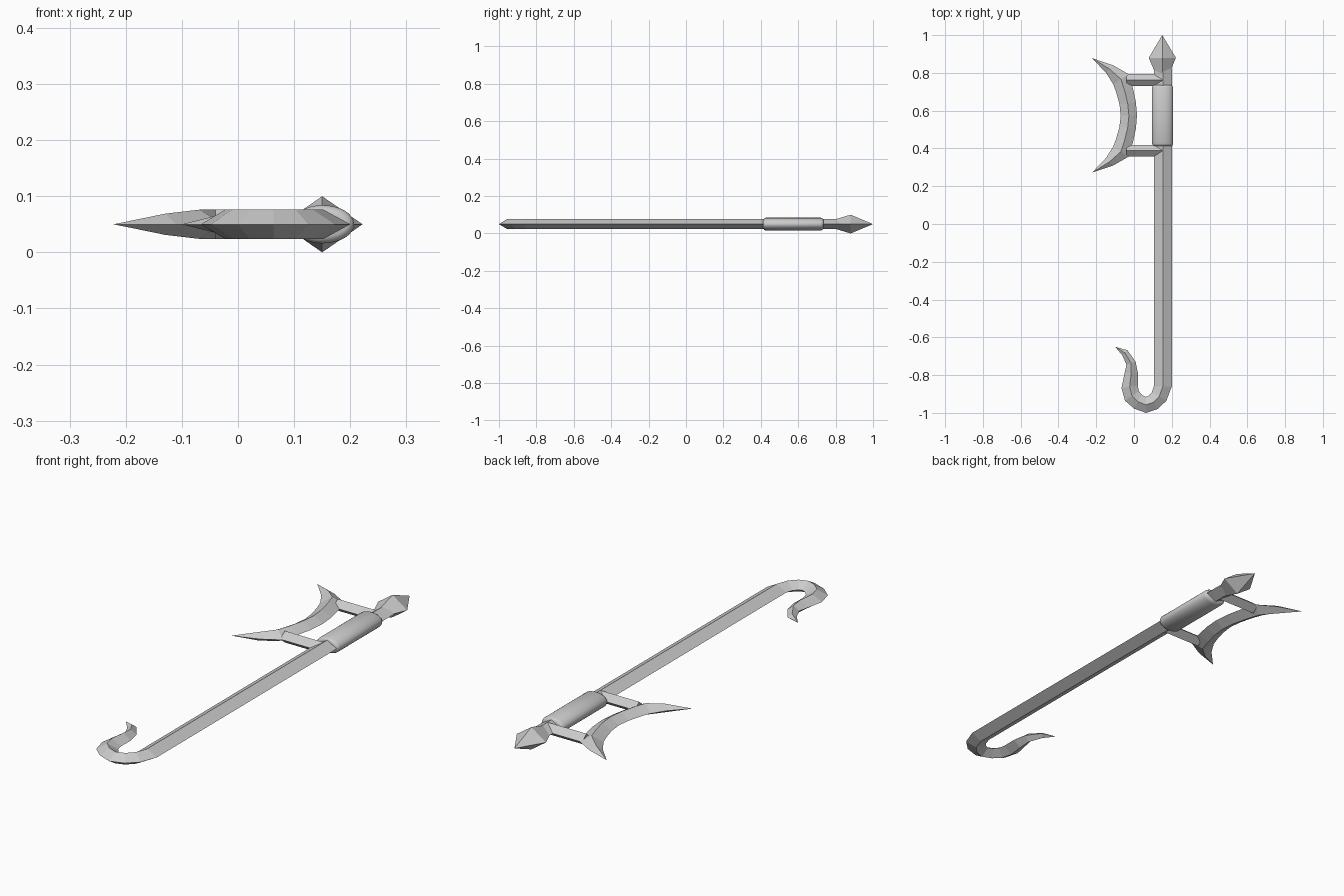
import bpy, bmesh, math
from mathutils import Vector

cube = bpy.data.objects.get("Cube")
if cube:
    bpy.data.objects.remove(cube, do_unlink=True)

Z = 0.05      # height of the middle plane
H = 0.026     # half thickness of the steel

steel = bpy.data.materials.new("grey steel")
steel.use_nodes = True
steel.diffuse_color = (0.6, 0.6, 0.6, 1)
steel.node_tree.nodes["Principled BSDF"].inputs["Base Color"].default_value = (0.6, 0.6, 0.6, 1)


def finish(name, bm):
    bmesh.ops.remove_doubles(bm, verts=bm.verts, dist=0.0005)
    bmesh.ops.recalc_face_normals(bm, faces=bm.faces)
    mesh = bpy.data.meshes.new(name)
    bm.to_mesh(mesh)
    bm.free()
    mesh.materials.append(steel)
    obj = bpy.data.objects.new(name, mesh)
    bpy.context.collection.objects.link(obj)
    return obj


def loft(name, rings):
    """Skin a list of equal-length point rings and cap both ends."""
    bm = bmesh.new()
    rows = [[bm.verts.new(p) for p in ring] for ring in rings]
    n = len(rows[0])
    for a, b in zip(rows, rows[1:]):
        for i in range(n):
            j = (i + 1) % n
            bm.faces.new((a[i], a[j], b[j], b[i]))
    bm.faces.new(rows[0])
    bm.faces.new(rows[-1])
    return finish(name, bm)


def blade(name, stations):
    """Diamond section: each station is edge, opposite edge, half thickness."""
    rings = []
    for (ax, ay), (bx, by), h in stations:
        mx, my = (ax + bx) / 2, (ay + by) / 2
        rings.append([(ax, ay, Z), (mx, my, Z + h), (bx, by, Z), (mx, my, Z - h)])
    return loft(name, rings)


# Shaft running into the curled hook
blade("shaft_and_hook", [
    ((0.20, 0.82), (0.105, 0.82), H),
    ((0.20, -0.86), (0.105, -0.86), H),
    ((0.172, -0.935), (0.095, -0.89), H),
    ((0.125, -0.98), (0.08, -0.908), H),
    ((0.063, -1.0), (0.063, -0.915), H),
    ((0.0, -0.977), (0.042, -0.905), H),
    ((-0.048, -0.935), (0.026, -0.885), H),
    ((-0.066, -0.868), (0.02, -0.855), H),
    ((-0.05, -0.79), (0.021, -0.79), H),
    ((-0.04, -0.745), (0.008, -0.728), 0.021),
    ((-0.062, -0.695), (-0.035, -0.668), 0.013),
    ((-0.10, -0.65), (-0.10, -0.65), 0),
])

# Four-sided spear point
blade("spear_point", [
    ((0.188, 0.80), (0.112, 0.80), H),
    ((0.222, 0.88), (0.078, 0.88), 0.05),
    ((0.15, 1.0), (0.15, 1.0), 0),
])

# Crescent guard, mirrored about its middle
MID = 0.575
half = [
    ((-0.07, 0), (0.016, 0), H),
    ((-0.077, 0.06), (0.01, 0.07), H),
    ((-0.095, 0.125), (-0.005, 0.14), H),
    ((-0.11, 0.165), (-0.028, 0.218), H),
    ((-0.148, 0.225), (-0.11, 0.265), 0.019),
    ((-0.222, 0.303), (-0.222, 0.303), 0),
]


def along(s, side):
    (ax, ay), (bx, by), h = s
    return (ax, MID + side * ay), (bx, MID + side * by), h


blade("crescent_guard", [along(s, -1) for s in reversed(half)]
      + [along(s, 1) for s in half[1:]])

# Two bars joining the crescent to the shaft
for side, name in ((1, "upper_bar"), (-1, "lower_bar")):
    y = MID + side * 0.187
    blade(name, [((x, y - 0.031), (x, y + 0.031), H) for x in (-0.04, 0.15)])

# Rounded oval grip sleeve
rings = []
for y, inset in ((0.413, 0.012), (0.417, 0.004), (0.426, 0),
                 (0.722, 0), (0.731, 0.004), (0.735, 0.012)):
    rings.append([(0.151 + (0.056 - inset) * math.cos(math.tau * i / 32), y,
                   Z + (0.034 - inset) * math.sin(math.tau * i / 32)) for i in range(32)])
grip = loft("grip", rings)
bpy.ops.object.select_all(action='DESELECT')
grip.select_set(True)
bpy.context.view_layer.objects.active = grip
bpy.ops.object.shade_smooth_by_angle(angle=math.radians(50))
